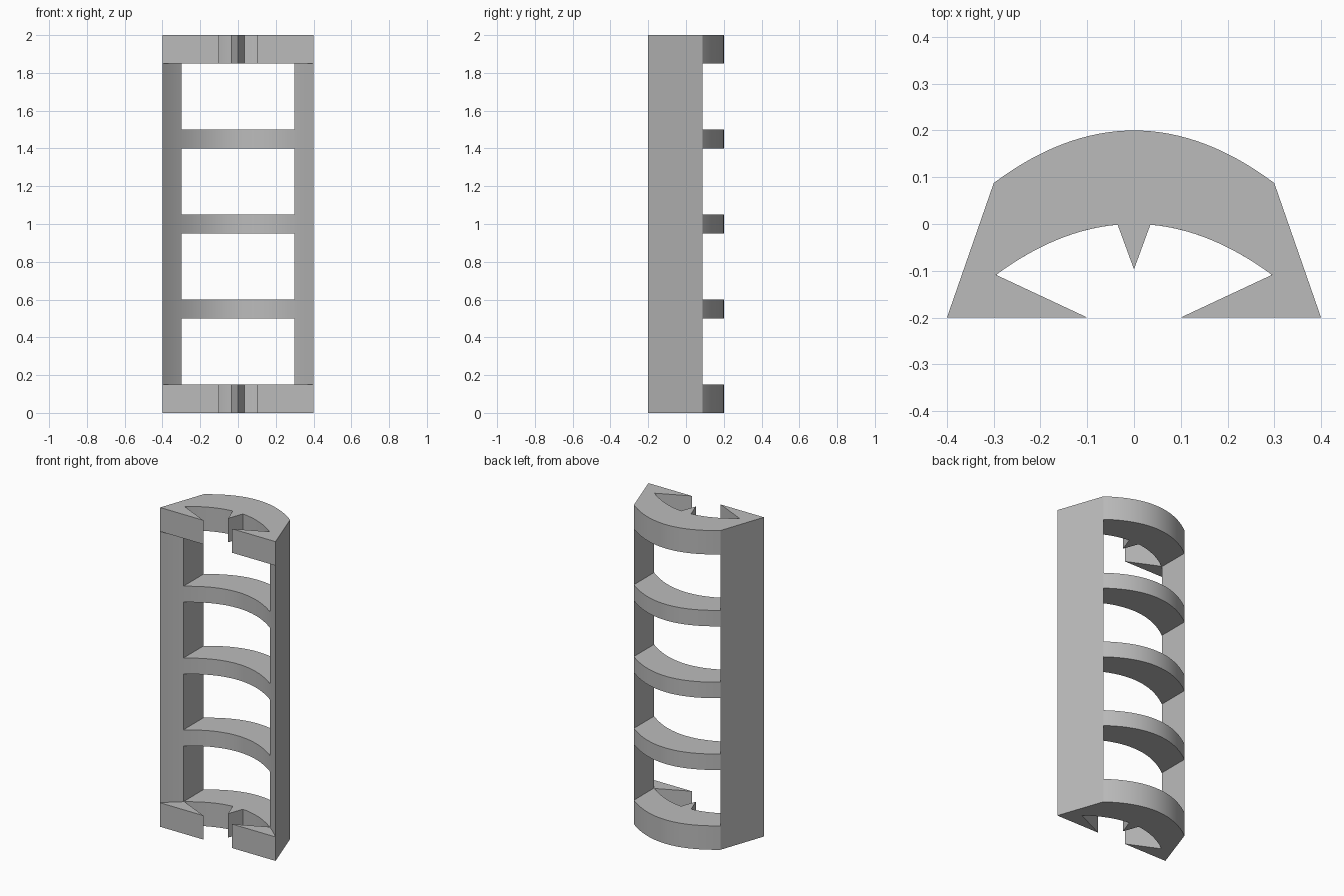
import bpy
import bmesh

cube = bpy.data.objects.get("Cube")
if cube:
    bpy.data.objects.remove(cube)

GREY = (0.5, 0.5, 0.5, 1)
grey = bpy.data.materials.new("plain grey")
grey.use_nodes = True
grey.diffuse_color = GREY
grey.node_tree.nodes["Principled BSDF"].inputs["Base Color"].default_value = GREY

HEIGHT = 2.0
CAP = 0.15        # thickness of each end cap
RUNG = 0.1        # thickness of each rung
OPEN = 0.3        # half width between the posts
DEPTH = 0.2       # front to back thickness of the arch


def arc(x0, x1, top, steps=32):
    """Points on the shallow parabola whose crown is at y = top."""
    xs = [x0 + (x1 - x0) * i / steps for i in range(steps + 1)]
    return [(x, top - 1.25 * x * x) for x in xs]


def prism(name, outline, z0, z1):
    """Extrude a plan outline from z0 up to z1."""
    bm = bmesh.new()
    base = bm.faces.new([bm.verts.new((x, y, z0)) for x, y in outline])
    top = bmesh.ops.extrude_face_region(bm, geom=[base])["geom"]
    verts = [v for v in top if isinstance(v, bmesh.types.BMVert)]
    bmesh.ops.translate(bm, verts=verts, vec=(0, 0, z1 - z0))
    bmesh.ops.recalc_face_normals(bm, faces=bm.faces)
    mesh = bpy.data.meshes.new(name)
    bm.to_mesh(mesh)
    bm.free()
    mesh.materials.append(grey)
    obj = bpy.data.objects.new(name, mesh)
    bpy.context.collection.objects.link(obj)
    bpy.ops.object.select_all(action='DESELECT')
    obj.select_set(True)
    bpy.context.view_layer.objects.active = obj
    bpy.ops.object.shade_smooth_by_angle(angle=0.35)
    return obj


# End caps: arch with two inward hooks and a central tooth
cap = arc(-OPEN, OPEN, DEPTH)
cap += [(0.4, -0.2), (0.1, -0.2)]
cap += arc(0.295, 0.035, 0, 16)
cap += [(0, -0.097)]
cap += arc(-0.035, -0.295, 0, 16)
cap += [(-0.1, -0.2), (-0.4, -0.2)]
prism("bottom_cap", cap, 0, CAP)
prism("top_cap", cap, HEIGHT - CAP, HEIGHT)

# Side posts: curved front, slanted outside, flat inside
for name, s in (("left_post", 1), ("right_post", -1)):
    post = arc(s * 0.4, s * OPEN, 0, 8) + [(s * OPEN, DEPTH - 1.25 * OPEN ** 2)]
    prism(name, post, CAP, HEIGHT - CAP)

# Curved rungs joining the posts at the back
rung = arc(-OPEN, OPEN, DEPTH) + arc(OPEN, -OPEN, 0)
for name, z in (("lower_rung", 0.5), ("middle_rung", 0.95), ("upper_rung", 1.4)):
    prism(name, rung, z, z + RUNG)
